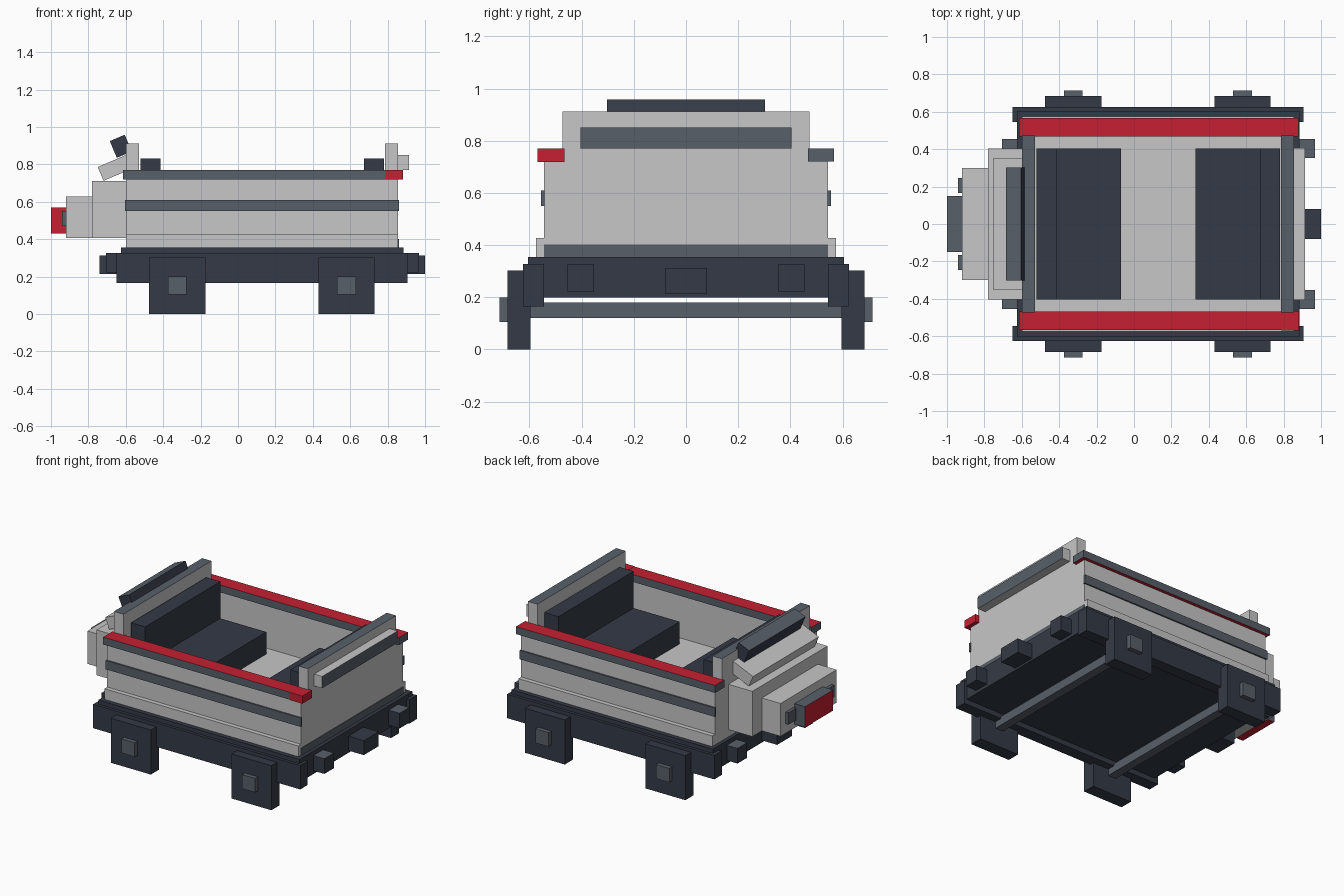
import bpy, bmesh, math
from mathutils import Matrix, Vector

cube = bpy.data.objects.get("Cube")
if cube:
    bpy.data.objects.remove(cube)


def material(name, rgb):
    m = bpy.data.materials.new(name)
    m.use_nodes = True
    m.diffuse_color = (*rgb, 1)
    m.node_tree.nodes["Principled BSDF"].inputs["Base Color"].default_value = (*rgb, 1)
    return m


GREY = material("light_grey", (0.57, 0.57, 0.57))
DARK = material("dark_navy", (0.034, 0.042, 0.061))
SLATE = material("slate", (0.098, 0.117, 0.144))
RED = material("red", (0.565, 0.014, 0.032))
DIRECTIONS = {"+x": (1, 0, 0), "-x": (-1, 0, 0), "+y": (0, 1, 0),
              "-y": (0, -1, 0), "+z": (0, 0, 1), "-z": (0, 0, -1)}


def box(name, x, y, z, mat, accent=None, sides=(), tilt=0):
    """Box spanning the given ranges; accent colours the listed sides."""
    spans = (x, y, z)
    size = [b - a for a, b in spans]
    mesh = bpy.data.meshes.new(name)
    mesh.materials.append(mat)
    if accent:
        mesh.materials.append(accent)
    bm = bmesh.new()
    bmesh.ops.create_cube(bm, size=1, matrix=Matrix.Diagonal((*size, 1)))
    bm.normal_update()
    for f in bm.faces:
        if any(f.normal.dot(Vector(DIRECTIONS[s])) > 0.9 for s in sides):
            f.material_index = 1
    bm.to_mesh(mesh)
    bm.free()
    ob = bpy.data.objects.new(name, mesh)
    ob.location = [(a + b) / 2 for a, b in spans]
    ob.rotation_euler.y = -math.radians(tilt)
    bpy.context.collection.objects.link(ob)
    return ob


def pair(name, x, y, z, mat, accent=None, sides=()):
    """Matching boxes on the front (-y) and back (+y) sides."""
    box("front_" + name, x, (-y[1], -y[0]), z, mat, accent, sides)
    box("back_" + name, x, y, z, mat, accent, sides)


# Chassis
box("chassis_deck", (-0.625, 0.885), (-0.605, 0.605), (0.2, 0.355), DARK)
pair("side_sill", (-0.65, 0.905), (0.545, 0.625), (0.165, 0.327), DARK)

# Wheels, hubs and axles
for end, cx in (("right", -0.325), ("left", 0.58)):
    pair(end + "_wheel", (cx - 0.15, cx + 0.15), (0.597, 0.685), (0, 0.302), DARK)
    pair(end + "_hub", (cx - 0.05, cx + 0.05), (0.68, 0.715), (0.105, 0.2), SLATE)
    box(end + "_axle", (cx - 0.03, cx + 0.03), (-0.6, 0.6), (0.12, 0.18), SLATE)

# Couplers and buffers
for end, bx, kx in (("right", (-0.705, -0.6), (-0.74, -0.6)),
                    ("left", (0.86, 0.967), (0.86, 1.0))):
    pair(end + "_buffer", bx, (0.352, 0.455), (0.222, 0.325), DARK, SLATE, ("+z",))
    box(end + "_coupler", kx, (-0.08, 0.08), (0.215, 0.313), DARK)

# Open body: floor, side walls, lower ledge, trim
box("floor", (-0.56, 0.82), (-0.5, 0.5), (0.35, 0.43), GREY)
pair("side_wall", (-0.6, 0.855), (0.475, 0.545), (0.355, 0.73), GREY)
pair("lower_ledge", (-0.6, 0.855), (0.54, 0.575), (0.355, 0.427), GREY)
pair("trim_band", (-0.605, 0.86), (0.54, 0.555), (0.55, 0.61), SLATE)
pair("top_rail", (-0.615, 0.88), (0.467, 0.567), (0.72, 0.77), SLATE, RED, ("+z", "-z"))
box("front_rail_end", (0.785, 0.882), (-0.57, -0.465), (0.719, 0.771), RED)

# End walls with slate caps
for end, x in (("right", (-0.6, -0.53)), ("left", (0.785, 0.855))):
    box(end + "_end_wall", x, (-0.54, 0.54), (0.355, 0.725), GREY)
    box(end + "_end_top", x, (-0.473, 0.473), (0.72, 0.912), GREY, SLATE, ("+z",))
box("left_end_skirt", (0.85, 0.86), (-0.545, 0.545), (0.355, 0.402), SLATE)
box("left_end_bar", (0.85, 0.915), (-0.405, 0.405), (0.77, 0.85), GREY, SLATE, ("+x",))

# Bench seats
for end, seat, back in (("right", (-0.52, -0.07), (-0.52, -0.415)),
                        ("left", (0.33, 0.78), (0.675, 0.78))):
    box(end + "_seat", seat, (-0.403, 0.403), (0.42, 0.58), DARK)
    box(end + "_seat_back", back, (-0.403, 0.403), (0.57, 0.83), DARK)

# Stepped nose with lamp and tilted hood
box("nose_base", (-0.78, -0.59), (-0.403, 0.403), (0.405, 0.712), GREY)
box("nose_step", (-0.92, -0.77), (-0.3, 0.3), (0.405, 0.628), GREY)
box("nose_lamp", (-1.0, -0.915), (-0.15, 0.15), (0.43, 0.57), RED, SLATE, ("+z", "+y"))
pair("nose_marker", (-0.942, -0.915), (0.165, 0.245), (0.47, 0.55), SLATE)
box("hood", (-0.742, -0.552), (-0.353, 0.353), (0.746, 0.826), GREY, tilt=23)
box("hood_visor", (-0.67, -0.583), (-0.302, 0.302), (0.848, 0.945), DARK, SLATE, ("+z",), 23)
